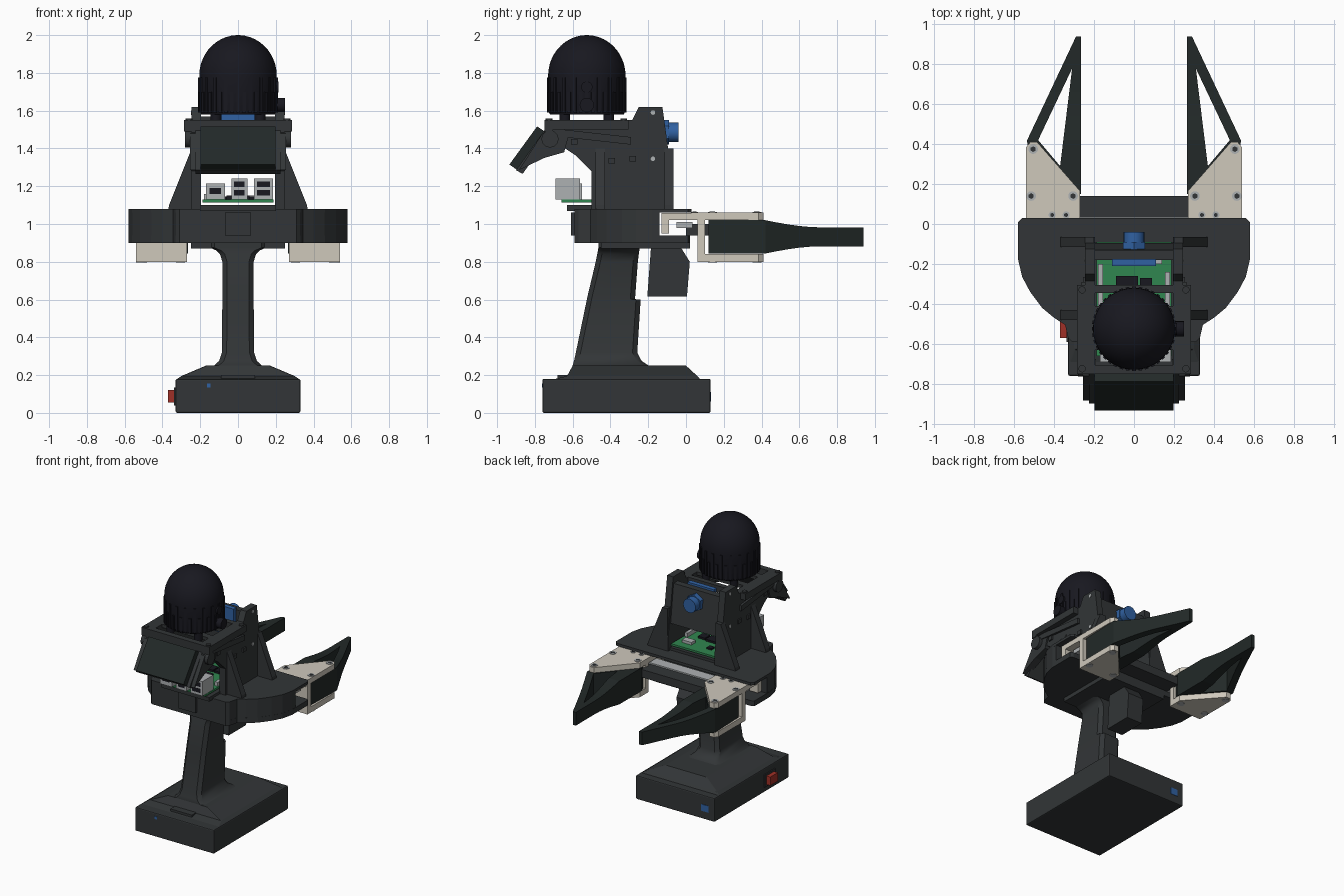
import bpy, bmesh, math
from mathutils import Matrix, Vector

if "Cube" in bpy.data.objects:
    bpy.data.objects.remove(bpy.data.objects["Cube"])


def material(name, r, g, b):
    m = bpy.data.materials.new(name)
    m.diffuse_color = (r, g, b, 1)
    m.use_nodes = True
    m.node_tree.nodes["Principled BSDF"].inputs["Base Color"].default_value = m.diffuse_color
    return m


DARK = material("dark_plastic", 0.032, 0.036, 0.038)
BLACK = material("sensor_black", 0.009, 0.009, 0.014)
FINGER = material("finger_rubber", 0.016, 0.022, 0.021)
BEIGE = material("beige_plastic", 0.62, 0.58, 0.50)
GREEN = material("board_green", 0.03, 0.24, 0.08)
BLUE = material("blue", 0.03, 0.12, 0.36)
RED = material("red", 0.35, 0.03, 0.02)
METAL = material("metal", 0.42, 0.44, 0.45)


def finish(name, bm, mat, smooth=None):
    bmesh.ops.recalc_face_normals(bm, faces=bm.faces)
    me = bpy.data.meshes.new(name)
    bm.to_mesh(me)
    bm.free()
    me.materials.append(mat)
    ob = bpy.data.objects.new(name, me)
    bpy.context.collection.objects.link(ob)
    if smooth:
        bpy.ops.object.select_all(action='DESELECT')
        ob.select_set(True)
        bpy.context.view_layer.objects.active = ob
        bpy.ops.object.shade_smooth_by_angle(angle=math.radians(smooth))
    return ob


def add_box(bm, x0, x1, y0, y1, z0, z1):
    m = Matrix.Translation(((x0 + x1) / 2, (y0 + y1) / 2, (z0 + z1) / 2))
    m = m @ Matrix.Diagonal((x1 - x0, y1 - y0, z1 - z0, 1))
    return bmesh.ops.create_cube(bm, size=1, matrix=m)['verts']


def boxes(name, mat, *dims):
    bm = bmesh.new()
    for d in dims:
        add_box(bm, *d)
    return finish(name, bm, mat)


def bevel(ob, width, segments=2):
    mod = ob.modifiers.new("edge_bevel", 'BEVEL')
    mod.width, mod.segments = width, segments
    return ob


def loft(name, mat, rings, smooth=None):
    bm = bmesh.new()
    loops = [[bm.verts.new(p) for p in r] for r in rings]
    n = len(loops[0])
    for a, b in zip(loops, loops[1:]):
        for i in range(n):
            bm.faces.new((a[i], a[(i + 1) % n], b[(i + 1) % n], b[i]))
    bm.faces.new(loops[0])
    bm.faces.new(loops[-1])
    return finish(name, bm, mat, smooth)


def prism(name, mat, axis, pts, lo, hi):
    place = {'x': lambda a, b, c: (c, a, b), 'y': lambda a, b, c: (a, c, b),
             'z': lambda a, b, c: (a, b, c)}[axis]
    return loft(name, mat, [[place(a, b, c) for a, b in pts] for c in (lo, hi)])


def rod(name, mat, start, end, r, n=20):
    s, e = Vector(start), Vector(end)
    d = e - s
    bm = bmesh.new()
    m = Matrix.Translation((s + e) / 2) @ d.to_track_quat('Z', 'Y').to_matrix().to_4x4()
    bmesh.ops.create_cone(bm, cap_ends=True, segments=n, radius1=r, radius2=r,
                          depth=d.length, matrix=m)
    return finish(name, bm, mat, 40)


def rect(hx, y0, y1, z, c):
    return [(-hx + c, y0, z), (hx - c, y0, z), (hx, y0 + c, z), (hx, y1 - c, z),
            (hx - c, y1, z), (-hx + c, y1, z), (-hx, y1 - c, z), (-hx, y0 + c, z)]


# Battery base with sloped lid, switch and sockets
bevel(boxes("base", DARK, (-.33, .33, -.76, .13, 0, .18)), .008)
loft("base_lid", DARK, [rect(.325, -.70, .075, .178, .005), rect(.30, -.63, .06, .195, .005),
                        rect(.17, -.60, .0, .25, .005)])
boxes("lid_panel", DARK, (-.09, .09, -.68, -.58, .18, .20))
boxes("power_switch", RED, (-.37, -.325, -.57, -.48, .055, .12))
boxes("switch_frame", DARK, (-.338, -.32, -.59, -.46, .04, .135))
boxes("blue_socket", BLUE, (-.28, -.22, .12, .133, .06, .11), (-.165, -.145, -.763, -.75, .135, .155))

# Raked handle flaring at both ends, and trigger
sections = [(.24, -.60, -.17, .15), (.252, -.60, -.20, .125), (.275, -.593, -.235, .1),
            (.32, -.583, -.258, .085), (.60, -.525, -.24, .083), (.602, -.525, -.27, .083),
            (.80, -.478, -.255, .083), (.84, -.47, -.25, .095), (.86, -.466, -.247, .115),
            (.875, -.464, -.245, .15), (.90, -.464, -.245, .15)]
loft("handle", DARK, [rect(h, a, b, z, .025) for z, a, b, h in sections], 35)
prism("trigger", DARK, 'x', [(-.185, .88), (-.205, .615), (.005, .615), (.02, .80), (-.03, .88)], -.065, .065)

# Main deck: solid rounded body, with a slot at the back for the sliding jaws
half = [(.56, .03), (.58, .01), (.58, -.18), (.56, -.265), (.52, -.34), (.46, -.42),
        (.40, -.47), (.345, -.505), (.33, -.57), (.31, -.59)]
outline = half + [(-x, y) for x, y in reversed(half)]
prism("deck_top", DARK, 'z', outline, 1.06, 1.08)
prism("deck_bottom", DARK, 'z', [(x, min(y, .02)) for x, y in outline], .90, .94)
prism("deck_body", DARK, 'z', [(x * .998, min(y, -.14 - i % 2 * .0005)) for i, (x, y) in enumerate(outline)], .91, 1.07)
prism("handle_plate", DARK, 'z', [(-.25, -.45), (.25, -.45), (.25, .02), (-.25, .02)], .87, .905)
boxes("front_socket", DARK, (-.07, .07, -.61, -.58, .94, 1.06))
boxes("rail", METAL, (-.50, .50, -.05, .035, .98, 1.01))
boxes("rail_beam", DARK, (-.28, .28, 0, .14, .94, 1.0))
boxes("board_shelf", DARK, (-.2, .2, -.63, -.09, 1.07, 1.10))

# Sliding jaw brackets and tapering flexible fingers
jaw = [(.27, .03), (.54, .03), (.54, .385), (.52, .41), (.485, .41), (.27, .165)]
leaf = [(.265, .15), (.265, .94), (.29, .94), (.37, .29), (.31, .14)]
strut = [(.275, .94), (.29, .94), (.535, .42), (.48, .42), (.30, .80)]
root = [(.275, .12), (.525, .12), (.535, .42), (.48, .42), (.37, .29), (.275, .16)]


def finger(name, polygons, s):
    bm = bmesh.new()
    for pts in polygons:
        lo, hi = ([bm.verts.new((s * x, y, z)) for x, y in pts] for z in (-1, 1))
        n = len(pts)
        for i in range(n):
            bm.faces.new((lo[i], lo[(i + 1) % n], hi[(i + 1) % n], hi[i]))
        bm.faces.new(lo)
        bm.faces.new(hi)
    for y in (.42, .48, .54, .60, .66, .72):
        bmesh.ops.bisect_plane(bm, geom=bm.verts[:] + bm.edges[:] + bm.faces[:],
                               plane_co=(0, y, 0), plane_no=(0, 1, 0))
    for v in bm.verts:
        t = min(max((v.co.y - .42) / .3, 0), 1)
        v.co.z = .932 + v.co.z * (.088 - .038 * math.sin(t * math.pi / 2))
    finish(name, bm, FINGER)


for s, side in ((-1, "left"), (1, "right")):
    m = [(s * x, y) for x, y in jaw]
    prism(side + "_jaw_top", BEIGE, 'z', m, 1.02, 1.06)
    prism(side + "_jaw_bottom", BEIGE, 'z', [(x, max(y, .06)) for x, y in m], .80, .842)
    xs = sorted((s * .27, s * .54))
    boxes(side + "_jaw_wall", BEIGE, (*xs, .06, .10, .81, 1.05),
          (*xs, -.13, .04, 1.021, 1.058), (*xs, -.13, -.09, .95, 1.05))
    finger(side + "_finger", [leaf, strut, root], s)
    for i, (x, y, r) in enumerate([(.505, .375, .024), (.515, .14, .024), (.305, .14, .024),
                                   (.41, .045, .018), (.34, .045, .018)]):
        rod(f"{side}_jaw_screw_{i}", METAL, (s * x, y, 1.05), (s * x, y, 1.064), r)
        rod(f"{side}_screw_socket_{i}", DARK, (s * x, y, 1.06), (s * x, y, 1.066), r * .6, 6)
        if i < 3:
            rod(f"{side}_lower_screw_{i}", METAL, (s * x, y, .796), (s * x, y, .81), r)

# Tower: two side panels with gussets, back wall
panel = [(-.75, 1.55), (-.285, 1.55), (-.25, 1.62), (-.125, 1.62), (-.115, 1.55), (-.065, 1.18),
         (-.065, 1.07), (-.50, 1.07), (-.50, 1.28), (-.58, 1.36), (-.64, 1.40), (-.75, 1.45)]
arm = [(-.885, 1.285), (-.75, 1.35), (-.645, 1.38), (-.62, 1.47), (-.70, 1.50), (-.76, 1.48)]
for s, side in ((-1, "left"), (1, "right")):
    prism(side + "_tower_panel", DARK, 'x', panel, s * .195, s * .245)
    for y0, y1, part in ((-.115, -.065, "back"), (-.48, -.43, "front")):
        g = [(.20, 1.07), (.37, 1.07), (.365, 1.10), (.245, 1.40), (.20, 1.40)]
        prism(f"{side}_{part}_gusset", DARK, 'y', [(s * x, z) for x, z in g], y0, y1)
    prism(side + "_screen_arm", DARK, 'x', arm, s * .20, s * .255)
    rod(side + "_arm_pivot", DARK, (s * .19, -.72, 1.45), (s * .28, -.72, 1.45), .045)
    prism(side + "_brace", DARK, 'x', [(-.74, 1.51), (-.74, 1.47), (-.29, 1.42), (-.29, 1.46)], s * .24, s * .262)
    boxes(side + "_panel_lugs", DARK, *[(*sorted((s * .24, s * .255)), y, y + .035, z, z + .03)
                                        for y, z in ((-.61, 1.42), (-.41, 1.32), (-.30, 1.33))])
    rod(side + "_tower_screw_top", METAL, (s * .24, -.175, 1.59), (s * .248, -.175, 1.59), .012)
    rod(side + "_tower_screw_low", METAL, (s * .24, -.175, 1.345), (s * .248, -.175, 1.345), .012)
prism("tower_back_wall", DARK, 'x', [(-.18, 1.28), (-.18, 1.57), (-.13, 1.57), (-.095, 1.28)], -.2, .2)
boxes("blue_board", BLUE, (-.11, .11, -.21, -.175, 1.38, 1.585))
rod("blue_knob", BLUE, (0, -.13, 1.485), (0, -.04, 1.485), .052)
rod("knob_collar", BLUE, (0, -.13, 1.485), (0, -.09, 1.485), .065, 6)

# Open frame carrying the sensor
boxes("sensor_frame", DARK, (-.285, -.205, -.75, -.305, 1.50, 1.55), (.205, .285, -.75, -.305, 1.50, 1.55),
      (-.285, .285, -.75, -.705, 1.49, 1.55), (-.285, .285, -.345, -.305, 1.50, 1.55),
      (-.21, .21, -.63, -.58, 1.525, 1.55), (-.21, .21, -.46, -.41, 1.525, 1.55))
for i, (x, y) in enumerate([(-.26, -.725), (.26, -.725), (-.26, -.33), (.26, -.33)]):
    rod(f"frame_bolt_{i}", DARK, (x, y, 1.54), (x, y, 1.558), .018)

# Tilted screen with its tray
prism("screen", FINGER, 'x', [(-.935, 1.315), (-.895, 1.287), (-.745, 1.487), (-.788, 1.517)], -.198, .198)
prism("screen_tray", DARK, 'x', [(-.90, 1.285), (-.865, 1.265), (-.715, 1.475), (-.75, 1.495)], -.225, .225)

# Domed sensor: lathed body, ribs, feet and connector
CY = -.525
profile = [(.03, 1.58), (.195, 1.58), (.205, 1.60), (.205, 1.785)]
profile += [(.205 * math.cos(a), 1.785 + .215 * math.sin(a))
            for a in [math.radians(d) for d in range(8, 89, 8)]] + [(.002, 2.0)]
N = 64
loft("sensor_dome", BLACK, [[(r * math.cos(2 * math.pi * i / N), CY + r * math.sin(2 * math.pi * i / N), z)
                             for i in range(N)] for r, z in profile], 35)
bm = bmesh.new()
for i in range(40):
    vs = add_box(bm, .196, .211, -.009, .009, 1.59, 1.70 if i % 2 else 1.775)
    bmesh.ops.transform(bm, verts=vs, matrix=Matrix.Translation((0, CY, 0)) @ Matrix.Rotation(2 * math.pi * i / 40, 4, 'Z'))
finish("sensor_ribs", bm, BLACK)
for i in range(4):
    a = math.pi / 4 + i * math.pi / 2
    x, y = .165 * math.cos(a), CY + .165 * math.sin(a)
    rod(f"sensor_foot_{i}", BLACK, (x, y, 1.52), (x, y, 1.60), .028)
rod("sensor_connector", BLACK, (.19, CY, 1.63), (.25, CY, 1.63), .038)
rod("sensor_button", BLACK, (.19, CY, 1.725), (.215, CY, 1.725), .03)

# Computer board with ports, pin strips and chips
boxes("circuit_board", GREEN, (-.187, .187, -.66, -.09, 1.115, 1.13))
boxes("board_ports", METAL, (-.17, -.07, -.69, -.55, 1.13, 1.215), (-.035, .05, -.69, -.56, 1.13, 1.24),
      (.085, .185, -.69, -.56, 1.13, 1.24), (.06, .14, -.20, -.15, 1.13, 1.15))
boxes("port_openings", BLACK, *[(x, x + w, -.692, -.68, z, z + .03) for x, w, z in
                                ((-.15, .06, 1.16), (-.02, .055, 1.15), (-.02, .055, 1.195),
                                 (.1, .07, 1.15), (.1, .07, 1.195))])
boxes("pin_strips", METAL, (-.18, -.155, -.50, -.20, 1.13, 1.16), (.155, .18, -.50, -.24, 1.13, 1.16))
boxes("chips", BLACK, (-.09, .02, -.33, -.26, 1.13, 1.145), (.03, .09, -.33, -.27, 1.13, 1.145),
      (-.10, -.06, -.20, -.16, 1.13, 1.142), (-.06, .06, -.50, -.38, 1.13, 1.15))
